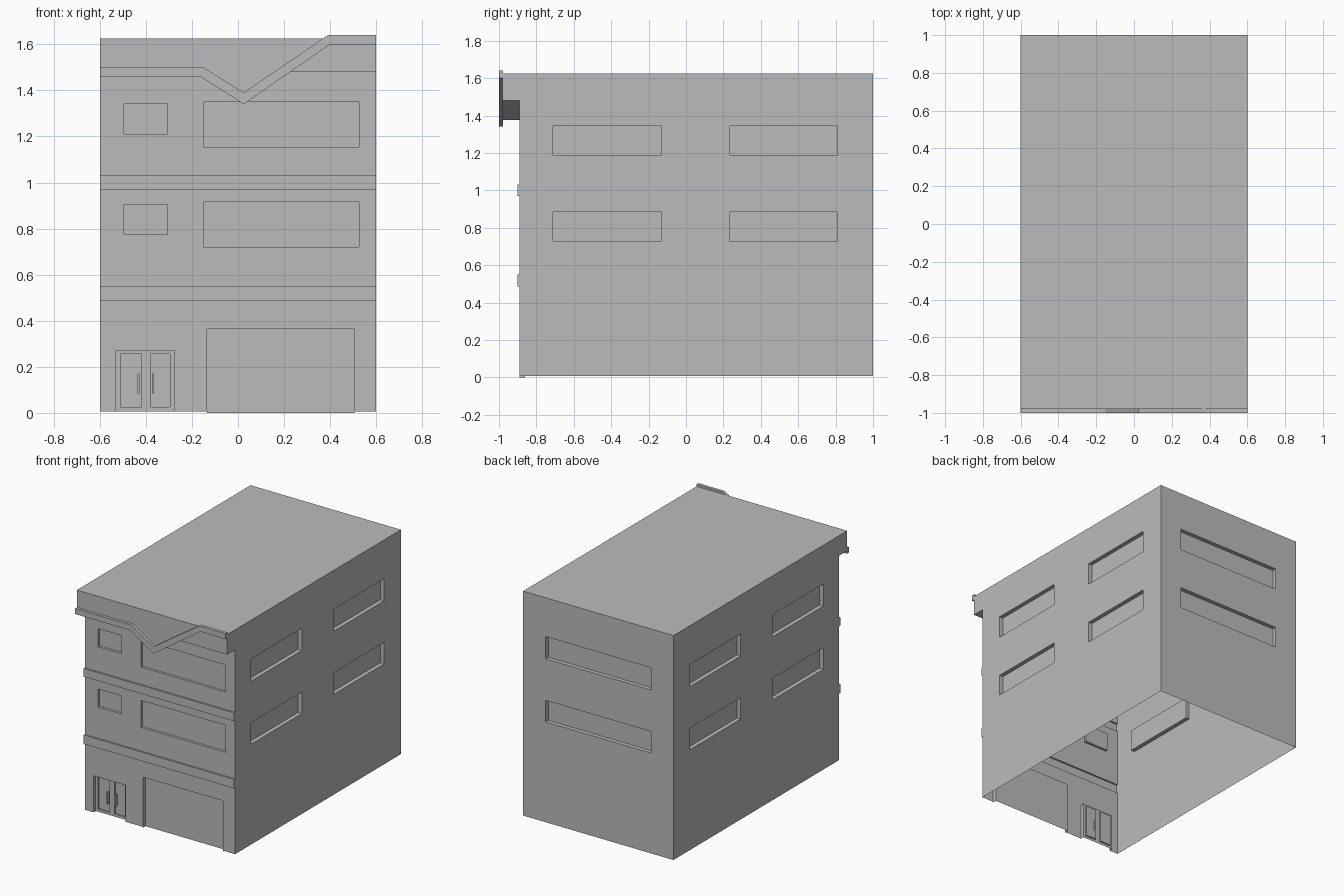
import bpy, bmesh
from mathutils import Vector

cube = bpy.data.objects.get("Cube")
if cube:
    bpy.data.objects.remove(cube, do_unlink=True)

grey = bpy.data.materials.new("plain_grey")
grey.use_nodes = True
grey.diffuse_color = (0.5, 0.5, 0.5, 1)
grey.node_tree.nodes["Principled BSDF"].inputs["Base Color"].default_value = (0.5, 0.5, 0.5, 1)

HALF, FRONT, BACK = 0.6, -0.89, 1.0
BASE, TOP = 0.006, 1.625
UP = Vector((0, 0, 1))


def finish(name, bm):
    mesh = bpy.data.meshes.new(name)
    bm.to_mesh(mesh)
    bm.free()
    mesh.materials.append(grey)
    obj = bpy.data.objects.new(name, mesh)
    bpy.context.collection.objects.link(obj)
    return obj


def panel(bm, at, area, depth, insets):
    """Flat panel with stepped rectangles, each (u0, u1, z0, z1, step, nested)."""
    u0, u1, z0, z1 = area
    us = sorted({u0, u1, *[min(max(v, u0), u1) for r in insets for v in r[:2]]})
    zs = sorted({z0, z1, *[min(max(v, z0), z1) for r in insets for v in r[2:4]]})

    def quad(pts):
        bm.faces.new([bm.verts.new(at(*p)) for p in pts])

    for a, b in zip(us, us[1:]):
        for c, d in zip(zs, zs[1:]):
            mu, mz = (a + b) / 2, (c + d) / 2
            if not any(r[0] < mu < r[1] and r[2] < mz < r[3] for r in insets):
                quad([(a, c, depth), (b, c, depth), (b, d, depth), (a, d, depth)])
    for a, b, c, d, step, nested in insets:
        deep = depth + step
        ring = [(a, c), (b, c), (b, d), (a, d)]
        for i, p in enumerate(ring):
            q = ring[(i + 1) % 4]
            if i == 0 and c <= BASE:      # doorways have no sill
                continue
            quad([(*p, depth), (*q, depth), (*q, deep), (*p, deep)])
        panel(bm, at, (a, b, c, d), deep, nested)


def wall(name, origin, along, u0, u1, insets):
    origin, along = Vector(origin), Vector(along)
    out = along.cross(UP)
    bm = bmesh.new()
    panel(bm, lambda u, z, d: origin + along * u + UP * z - out * d,
          (u0, u1, BASE, TOP), 0, insets)
    bmesh.ops.remove_doubles(bm, verts=bm.verts, dist=0.0001)
    return finish(name, bm)


def prism(name, outline, y0, y1):
    """Extrude an x-z outline from y0 to y1."""
    bm = bmesh.new()
    face = bm.faces.new([bm.verts.new((x, y0, z)) for x, z in outline])
    new = bmesh.ops.extrude_face_region(bm, geom=[face])["geom"]
    moved = [v for v in new if isinstance(v, bmesh.types.BMVert)]
    bmesh.ops.translate(bm, verts=moved, vec=(0, y1 - y0, 0))
    bmesh.ops.recalc_face_normals(bm, faces=bm.faces)
    return finish(name, bm)


# Front wall: windows, raised bands, entrance with two leaves, garage opening
leaves = [(-0.51, -0.42, 0.025, 0.255, 0.01, []), (-0.38, -0.295, 0.025, 0.255, 0.01, [])]
front = [(-0.53, -0.275, BASE, 0.27, 0.025, leaves),
         (-0.135, 0.505, 0, 0.365, 0.03, [])]
for low, high in ((0.485, 0.55), (0.97, 1.03)):
    front.append((-HALF, HALF, low, high, -0.012, []))
for low in (0, 0.435):
    front.append((-0.495, -0.305, low + 0.775, low + 0.905, 0.018, []))
    front.append((-0.15, 0.525, low + 0.72, low + 0.915, 0.018, []))
wall("front_wall", (0, FRONT, 0), (1, 0, 0), -HALF, HALF, front)

# Side and back walls with two rows of recessed windows
rows = ((0.73, 0.885), (1.185, 1.345))
bays = ((-0.71, -0.13), (0.235, 0.81))
left = [(a, b, c, d, 0.03, []) for a, b in bays for c, d in rows]
right = [(-b, -a, c, d, 0.03, []) for a, b in bays for c, d in rows]
wall("left_wall", (HALF, 0, 0), (0, 1, 0), FRONT, BACK, left)
wall("right_wall", (-HALF, 0, 0), (0, -1, 0), -BACK, -FRONT, right)
wall("back_wall", (0, BACK, 0), (-1, 0, 0), -HALF, HALF,
     [(-0.42, 0.42, c, d, 0.03, []) for c, d in rows])

# Roof
bm = bmesh.new()
bm.faces.new([bm.verts.new((x, y, TOP)) for x, y in
              ((-HALF, FRONT), (HALF, FRONT), (HALF, BACK), (-HALF, BACK))])
finish("roof", bm)

# Overhanging canopy with a pointed dip in its underside
prism("canopy", [(-HALF, TOP), (-HALF, 1.48), (-0.15, 1.48), (0.025, 1.375),
                 (0.19, 1.48), (HALF, 1.48), (HALF, TOP)], -0.98, FRONT)

# Zigzag trim along the canopy front
lower = [(-HALF, 1.46), (-0.163, 1.46), (0.025, 1.34), (0.4, 1.6), (HALF, 1.6)]
upper = [(-HALF, 1.5), (-0.15, 1.5), (0.025, 1.39), (0.39, 1.64), (HALF, 1.64)]
prism("zigzag_trim", lower + upper[::-1], -1.0, -0.978)

# Door handles
for side, x in (("right", -0.432), ("left", -0.368)):
    prism(side + "_door_handle", [(x - 0.004, 0.085), (x + 0.004, 0.085),
                                  (x + 0.004, 0.17), (x - 0.004, 0.17)],
          FRONT + 0.015, FRONT + 0.036)
